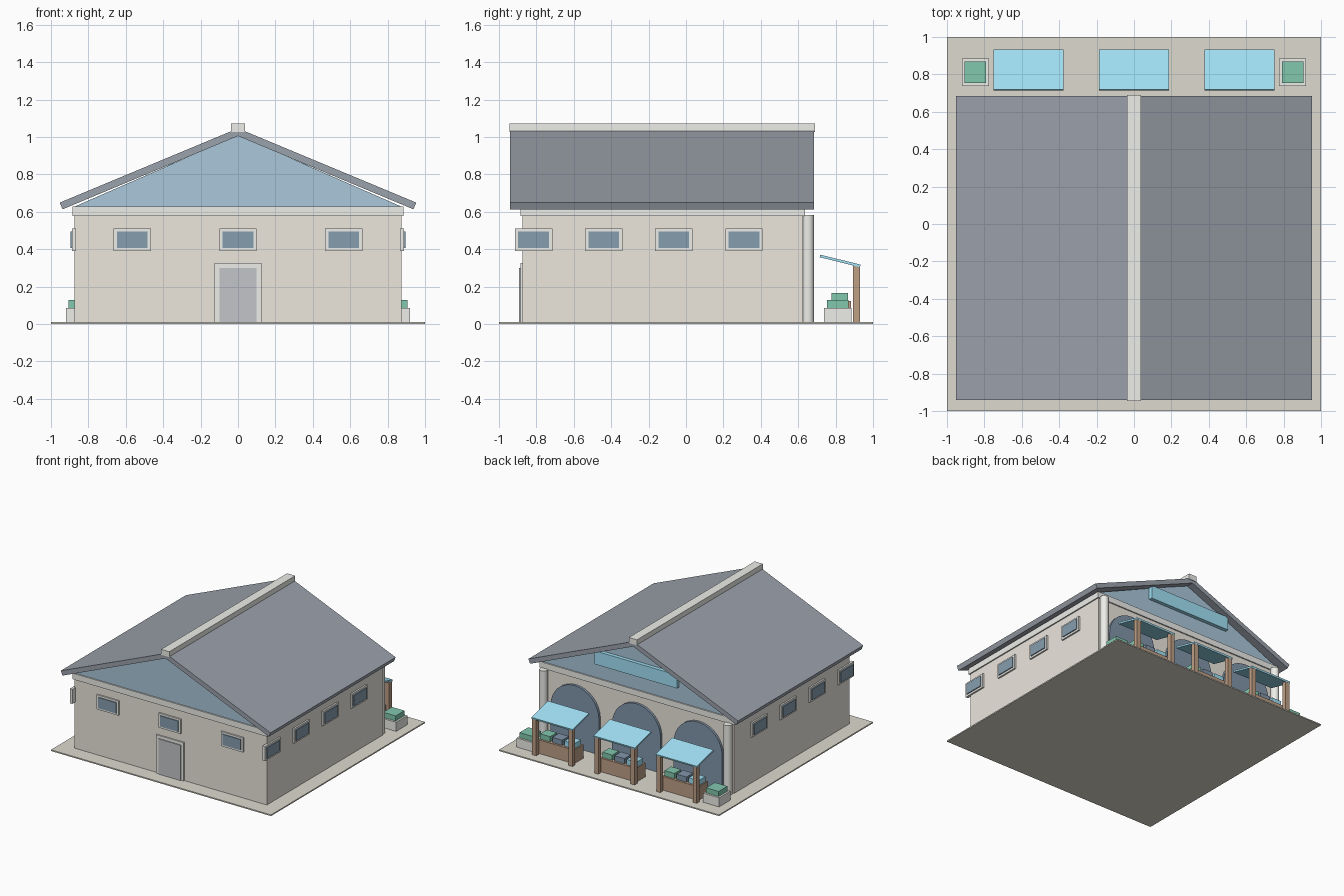
import bpy, bmesh, math

if "Cube" in bpy.data.objects:
    bpy.data.objects.remove(bpy.data.objects["Cube"])

COLORS = {
    "paving": (0.72, 0.70, 0.62), "plaster": (0.84, 0.80, 0.73), "trim": (0.85, 0.85, 0.82),
    "slate": (0.33, 0.36, 0.41), "gable_blue": (0.40, 0.57, 0.70), "glass": (0.24, 0.34, 0.43),
    "door_grey": (0.54, 0.56, 0.58), "awning_blue": (0.36, 0.76, 0.93), "wood": (0.52, 0.35, 0.24),
    "leaf_green": (0.22, 0.57, 0.42), "navy": (0.22, 0.30, 0.40),
}
MATS = {}
for key, rgb in COLORS.items():
    MATS[key] = bpy.data.materials.new(key)
    MATS[key].diffuse_color = (*rgb, 1)


def prism(name, profile, y0, y1, mat):
    """Extrude an x-z profile along y."""
    bm = bmesh.new()
    face = bm.faces.new([bm.verts.new((x, y0, z)) for x, z in profile])
    new = bmesh.ops.extrude_face_region(bm, geom=[face])["geom"]
    bmesh.ops.translate(bm, vec=(0, y1 - y0, 0),
                        verts=[g for g in new if isinstance(g, bmesh.types.BMVert)])
    bmesh.ops.recalc_face_normals(bm, faces=bm.faces)
    me = bpy.data.meshes.new(name)
    bm.to_mesh(me)
    bm.free()
    ob = bpy.data.objects.new(name, me)
    bpy.context.collection.objects.link(ob)
    me.materials.append(MATS[mat])
    return ob


def box(name, xs, ys, zs, mat):
    (x0, x1), (z0, z1) = xs, zs
    return prism(name, [(x0, z0), (x1, z0), (x1, z1), (x0, z1)], ys[0], ys[1], mat)


def around(c, half):
    return (c - half, c + half)


# Ground slab, walls, cornice
box("base_slab", (-1, 1), (-1, 1), (0, 0.01), "paving")
box("walls", (-0.875, 0.875), (-0.875, 0.625), (0.01, 0.58), "plaster")
box("cornice", (-0.885, 0.885), (-0.885, 0.635), (0.577, 0.627), "trim")

# Gable block, two roof slopes, ridge cap
prism("gable", [(-0.875, 0.627), (0.875, 0.627), (0, 1.01)], -0.875, 0.625, "gable_blue")
for side, s in (("right", 1), ("left", -1)):
    prism("roof_" + side, [(0, 1.005), (s * 0.938, 0.613), (s * 0.953, 0.649), (0, 1.046)],
          -0.94, 0.685, "slate")
box("ridge_cap", (-0.037, 0.037), (-0.945, 0.69), (1.027, 1.072), "trim")

# Front door
box("door_frame", (-0.125, 0.125), (-0.885, -0.87), (0.01, 0.325), "trim")
box("door", (-0.1, 0.1), (-0.892, -0.87), (0.01, 0.3), "door_grey")

# Front windows
for x in (-0.565, 0, 0.565):
    box("front_window_frame", around(x, 0.1), (-0.887, -0.87), (0.39, 0.51), "trim")
    box("front_window_glass", around(x, 0.082), (-0.894, -0.87), (0.406, 0.494), "glass")

# Side windows
for s in (-1, 1):
    for y in (-0.815, -0.44, -0.065, 0.31):
        box("side_window_frame", sorted((s * 0.865, s * 0.888)), around(y, 0.1), (0.39, 0.51), "trim")
        box("side_window_glass", sorted((s * 0.865, s * 0.896)), around(y, 0.082), (0.406, 0.494), "glass")

# Arched openings on the market side
for x in (-0.56, 0, 0.56):
    arc = [(x + 0.22 * math.cos(a), 0.3 + 0.22 * math.sin(a))
           for a in (math.pi * i / 16 for i in range(17))]
    prism("arch", [(x - 0.22, 0.01), (x + 0.22, 0.01)] + arc, 0.615, 0.645, "navy")

# Sign board on the rear gable
box("sign_board", (-0.375, 0.375), (0.62, 0.655), (0.75, 0.86), "awning_blue")

# Corner columns and planters
for s in (-1, 1):
    bpy.ops.mesh.primitive_cylinder_add(vertices=24, radius=0.033, depth=0.572,
                                        location=(s * 0.838, 0.652, 0.296))
    col = bpy.context.object
    col.name = "column"
    col.data.materials.append(MATS["trim"])
    bpy.ops.object.shade_smooth_by_angle()
    box("planter", around(s * 0.848, 0.072), around(0.812, 0.073), (0.01, 0.085), "trim")
    box("planter_hedge", around(s * 0.848, 0.057), around(0.812, 0.057), (0.08, 0.127), "leaf_green")

# Market stalls: counter, crates, posts, sloping awning
for cx in (-0.565, 0, 0.565):
    box("counter", around(cx, 0.165), (0.76, 0.882), (0.01, 0.122), "wood")
    for dx, mat in ((0.11, "leaf_green"), (0, "navy"), (-0.11, "awning_blue")):
        box("crate", around(cx + dx, 0.045), (0.778, 0.865), (0.12, 0.165), mat)
    for dx in (-0.165, 0.165):
        box("stall_post", around(cx + dx, 0.018), (0.893, 0.929), (0.01, 0.313), "wood")
    awning = box("awning", around(cx, 0.187), (-0.111, 0.111), (-0.007, 0.007), "awning_blue")
    awning.rotation_euler.x = -math.atan2(0.053, 0.215)
    for v in awning.data.vertices:
        v.co.x -= cx
    awning.location = (cx, 0.824, 0.337)

for m in bpy.data.materials:
    if m.users and not m.is_grease_pencil:
        m.use_nodes = True
        m.node_tree.nodes["Principled BSDF"].inputs["Base Color"].default_value = m.diffuse_color
